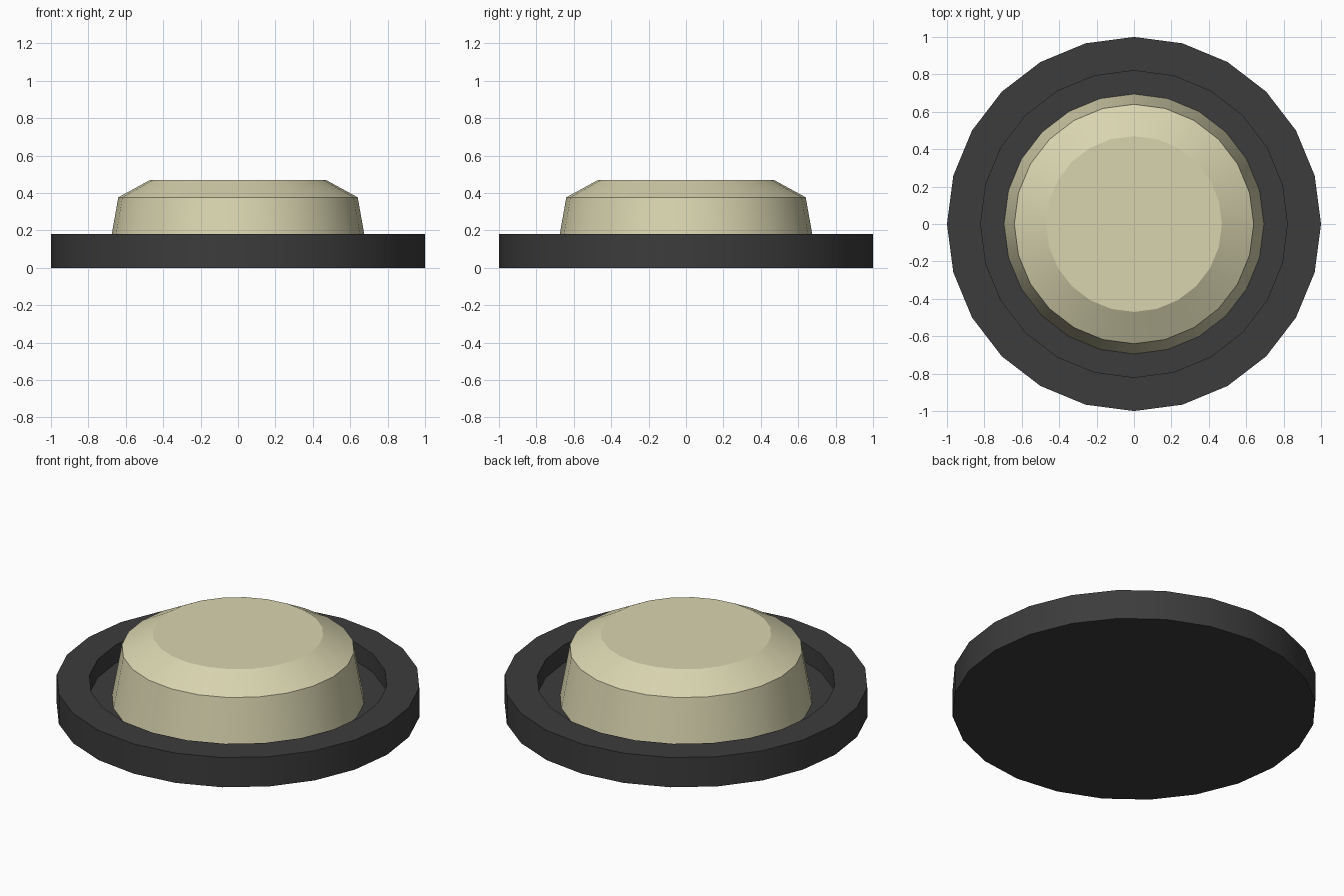
import bpy, bmesh, math

if "Cube" in bpy.data.objects:
    bpy.data.objects.remove(bpy.data.objects["Cube"])

SIDES = 24


def material(name, colour):
    mat = bpy.data.materials.new(name)
    mat.diffuse_color = (*colour, 1)
    mat.use_nodes = True
    mat.node_tree.nodes["Principled BSDF"].inputs["Base Color"].default_value = mat.diffuse_color
    return mat


def lathe(name, profile, mat):
    """Closed solid of revolution: (radius, z) rings from bottom to top, capped at both ends."""
    bm = bmesh.new()
    rings = [[bm.verts.new((r * math.cos(2 * math.pi * i / SIDES),
                            r * math.sin(2 * math.pi * i / SIDES), z))
              for i in range(SIDES)] for r, z in profile]
    for low, high in zip(rings, rings[1:]):
        for i in range(SIDES):
            j = (i + 1) % SIDES
            bm.faces.new((low[i], low[j], high[j], high[i]))
    bm.faces.new(rings[0][::-1])
    bm.faces.new(rings[-1])
    mesh = bpy.data.meshes.new(name)
    bm.to_mesh(mesh)
    bm.free()
    mesh.materials.append(mat)
    obj = bpy.data.objects.new(name, mesh)
    bpy.context.collection.objects.link(obj)
    # smooth around the sides, sharp at the rims
    bpy.ops.object.select_all(action='DESELECT')
    obj.select_set(True)
    bpy.context.view_layer.objects.active = obj
    bpy.ops.object.shade_smooth_by_angle(angle=math.radians(22))
    return obj


charcoal = material("charcoal", (0.045, 0.045, 0.045))
cream = material("cream", (0.69, 0.66, 0.43))

# round tray with a raised rim and a recessed floor
lathe("base_tray", [(1, 0), (1, 0.18), (0.82, 0.18), (0.82, 0.07)], charcoal)

# tapered button with a chamfered top, sunk slightly into the floor
lathe("button", [(0.70, 0.04), (0.64, 0.377), (0.47, 0.47)], cream)
